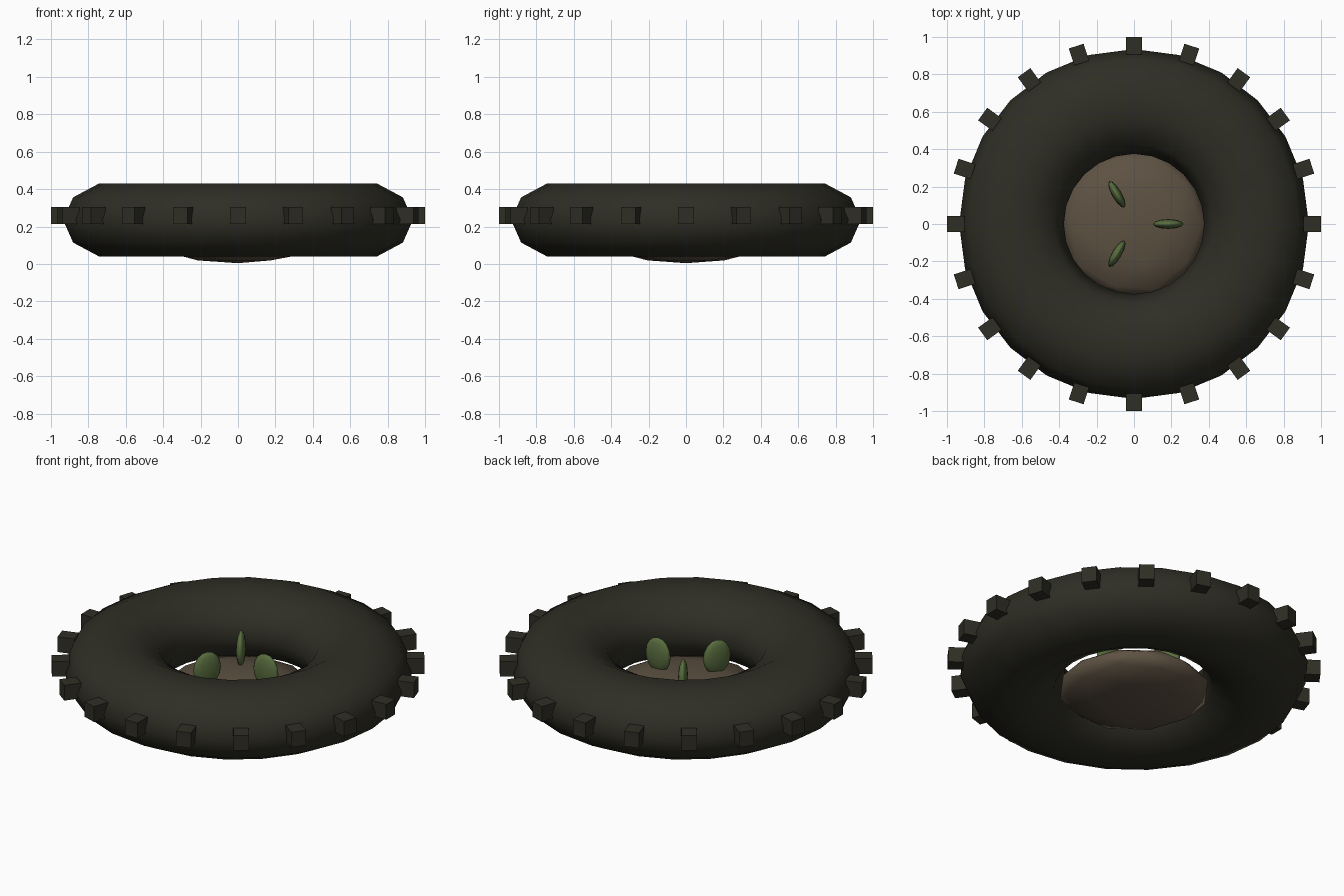
import bpy
import math
from mathutils import Matrix

cube = bpy.data.objects.get("Cube")
if cube:
    bpy.data.objects.remove(cube, do_unlink=True)


def make_material(name, rgb):
    mat = bpy.data.materials.new(name)
    mat.use_nodes = True
    color = (*rgb, 1.0)
    mat.diffuse_color = color
    bsdf = mat.node_tree.nodes["Principled BSDF"]
    bsdf.inputs["Base Color"].default_value = color
    bsdf.inputs["Roughness"].default_value = 0.9
    return mat


rubber = make_material("dark rubber", (0.028, 0.027, 0.018))
soil = make_material("brown soil", (0.11, 0.083, 0.055))
leaf_green = make_material("leaf green", (0.10, 0.155, 0.05))


def finish(name, mat, scale=(1, 1, 1), smooth=True):
    """Name the active object, bake its scale into the mesh and colour it."""
    obj = bpy.context.object
    obj.name = name
    obj.data.transform(Matrix.Diagonal((*scale, 1)))
    obj.data.materials.append(mat)
    if smooth:
        bpy.ops.object.shade_smooth()
    return obj


def ring_place(obj, angle, radius, z):
    """Stand an object on a circle, its x axis pointing outward."""
    obj.location = (radius * math.cos(angle), radius * math.sin(angle), z)
    obj.rotation_euler.z = angle


# Tyre body: a flattened ring
tyre_mid = 0.235
bpy.ops.mesh.primitive_torus_add(
    major_segments=24, minor_segments=10, major_radius=0.655, minor_radius=0.28,
    location=(0, 0, tyre_mid))
finish("tyre", rubber, (1, 1, 0.735))

# Tread blocks around the rim
tread_count = 20
for i in range(tread_count):
    bpy.ops.mesh.primitive_cube_add(size=1)
    block = finish(f"tread_block_{i + 1}", rubber, (0.095, 0.083, 0.09), smooth=False)
    ring_place(block, math.tau * i / tread_count, 0.9525, 0.259)

# Soil mound filling the hole
bpy.ops.mesh.primitive_ico_sphere_add(subdivisions=2, radius=1, location=(0, 0, 0.104))
finish("soil_mound", soil, (0.41, 0.41, 0.1))

# Three upright leaves
for i in range(3):
    bpy.ops.mesh.primitive_uv_sphere_add(segments=12, ring_count=8, radius=1)
    leaf = finish(f"leaf_{i + 1}", leaf_green, (0.082, 0.026, 0.1))
    ring_place(leaf, math.tau * i / 3, 0.183, 0.268)
